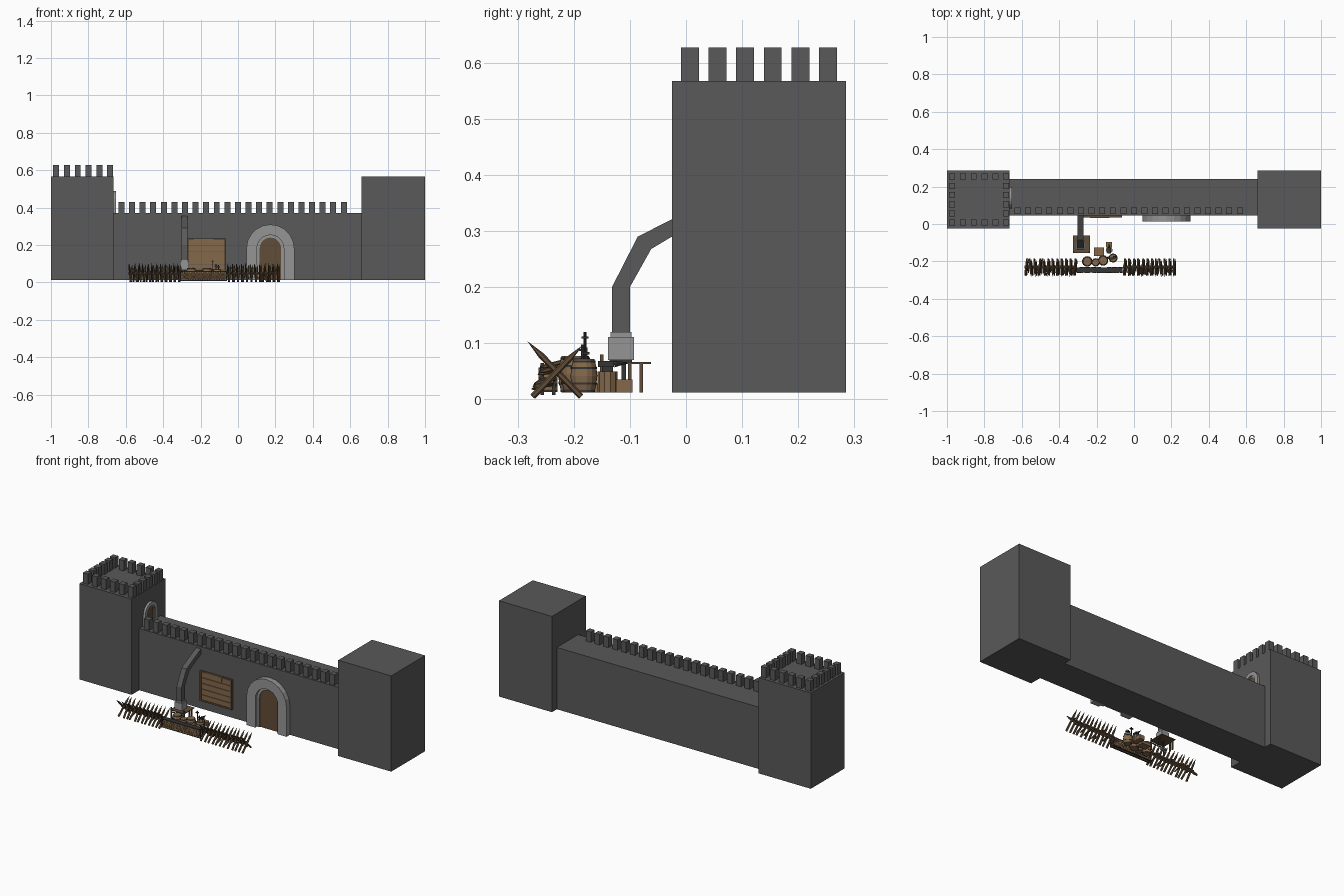
import bpy, bmesh, random
from math import sin, cos, pi
from mathutils import Vector, Matrix

if "Cube" in bpy.data.objects:
    bpy.data.objects.remove(bpy.data.objects["Cube"])

random.seed(4)


def mat(name, r, g, b):
    m = bpy.data.materials.new(name)
    m.diffuse_color = (r, g, b, 1)
    m.use_nodes = True
    m.node_tree.nodes["Principled BSDF"].inputs["Base Color"].default_value = m.diffuse_color
    return m


DARK = mat("dark_stone", .1, .1, .1)
LIGHT = mat("light_stone", .3, .3, .3)
IRON = mat("iron", .035, .035, .035)
WOOD = mat("wood", .23, .14, .07)
BROWN = mat("dark_wood", .12, .075, .04)


class Part:
    """Collects simple solids into one named object."""
    def __init__(self, name, material):
        self.name, self.material, self.bm = name, material, bmesh.new()

    def box(self, x0, x1, y0, y1, z0, z1):
        m = Matrix.Translation(((x0 + x1) / 2, (y0 + y1) / 2, (z0 + z1) / 2))
        m = m @ Matrix.Diagonal((x1 - x0, y1 - y0, z1 - z0, 1))
        bmesh.ops.create_cube(self.bm, size=1, matrix=m)

    def rod(self, p, q, r1, r2=None, n=8):
        p, q = Vector(p), Vector(q)
        d = q - p
        m = Matrix.Translation((p + q) / 2) @ d.to_track_quat('Z', 'Y').to_matrix().to_4x4()
        bmesh.ops.create_cone(self.bm, cap_ends=True, segments=n, radius1=r1,
                              radius2=r1 if r2 is None else r2, depth=d.length, matrix=m)

    def stake(self, p, q, r, tip=.25):
        p, q = Vector(p), Vector(q)
        k = p.lerp(q, 1 - tip)
        self.rod(p, k, r, n=6)
        self.rod(k, q, r, 0, n=6)

    def prism(self, pts, axis, a, b):
        put = (lambda t, u, v: (t, u, v)) if axis == 'x' else (lambda t, u, v: (u, t, v))
        va = [self.bm.verts.new(put(a, *p)) for p in pts]
        vb = [self.bm.verts.new(put(b, *p)) for p in pts]
        self.bm.faces.new(va)
        self.bm.faces.new(vb[::-1])
        for i in range(len(pts)):
            j = (i + 1) % len(pts)
            self.bm.faces.new((va[j], va[i], vb[i], vb[j]))

    def done(self):
        bmesh.ops.recalc_face_normals(self.bm, faces=self.bm.faces[:])
        me = bpy.data.meshes.new(self.name)
        self.bm.to_mesh(me)
        self.bm.free()
        me.materials.append(self.material)
        bpy.context.collection.objects.link(bpy.data.objects.new(self.name, me))


def arch_line(c, r, z0, zs, n=10):
    arc = [(c + r * cos(pi * i / n), zs + r * sin(pi * i / n)) for i in range(n + 1)]
    return [(c + r, z0)] + arc + [(c - r, z0)]


def doorway(name, axis, c, ro, ri, z0, zs, wall, face):
    ring = Part(name + "_surround", LIGHT)
    ring.prism(arch_line(c, ro, z0, zs) + arch_line(c, ri, z0, zs)[::-1], axis, wall, face)
    mid = wall + (face - wall) * .5
    ring.prism(arch_line(c, ri, z0, zs) + arch_line(c, ri * .8, z0, zs)[::-1], axis, wall, mid)
    ring.done()
    door = Part(name + "_door", BROWN)
    door.prism(arch_line(c, ri * .8, z0, zs), axis, wall, wall + (face - wall) * .25)
    door.done()


# Towers and curtain wall
for name, x0, x1 in (("left_tower", -1, -.665), ("right_tower", .66, 1)):
    t = Part(name, DARK)
    t.box(x0, x1, -.025, .285, .012, .567)
    t.done()
w = Part("curtain_wall", DARK)
w.box(-.665, .66, .045, .24, .012, .37)
w.done()

# Battlements
m = Part("wall_merlons", DARK)
for i in range(22):
    x = -.623 + i * .0566
    m.box(x - .016, x + .016, .053, .087, .37, .43)
m.done()
m = Part("tower_merlons", DARK)
for i in range(6):
    for j in range(6):
        if i in (0, 5) or j in (0, 5):
            x, y = -.972 + i * .0576, .007 + j * .0492
            m.box(x - .016, x + .016, y - .016, y + .016, .567, .627)
m.done()

# Main gate and wall-walk door
doorway("gate", 'y', .173, .128, .072, .012, .182, .045, .014)
doorway("tower_doorway", 'x', .14, .058, .036, .37, .432, -.665, -.652)

# Notice board on the wall
b = Part("notice_board_planks", WOOD)
for i in range(5):
    b.box(-.264, -.07, .038, .045, .066 + i * .033, .097 + i * .033)
b.box(-.235, -.13, .033, .039, .206, .234)
b.done()
b = Part("notice_board_frame", BROWN)
for x in (-.27, -.074):
    b.box(x, x + .009, .034, .045, .06, .235)
for z in (.06, .226):
    b.box(-.27, -.065, .035, .045, z, z + .009)
b.done()

# Forge flue, hood and hearth
f = Part("forge_flue", DARK)
f.prism([(-.132, .11), (-.132, .2), (-.086, .29), (-.025, .321), (.046, .357),
         (.046, .326), (-.025, .29), (-.062, .268), (-.1, .2), (-.1, .11)], 'x', -.301, -.27)
f.done()
h = Part("forge_hood", LIGHT)
h.box(-.309, -.262, -.139, -.093, .07, .111)
h.box(-.304, -.267, -.135, -.097, .111, .12)
h.box(-.299, -.272, -.12, -.1, .012, .02)
h.done()
h = Part("forge_post", IRON)
h.box(-.29, -.281, -.115, -.107, .02, .115)
h.box(-.305, -.266, -.136, -.096, .066, .071)
h.done()

# Work table beside the forge
t = Part("forge_table", BROWN)
t.box(-.327, -.236, -.155, -.062, .063, .067)
for x in (-.322, -.241):
    for y in (-.15, -.1, -.08):
        t.box(x - .003, x + .003, y - .003, y + .003, .012, .08 if y < -.14 else .064)
t.box(-.325, -.238, -.152, -.149, .05, .056)
t.done()


# Barrels with iron hoops
def barrel(name, x, y, r, h, n=14):
    z = .012
    body, hoops = Part(name, WOOD), Part(name + "_hoops", IRON)
    prof = [(0, .78), (.25, .93), (.5, 1), (.75, .93), (1, .78)]
    for (a, ra), (c, rc) in zip(prof, prof[1:]):
        body.rod((x, y, z + a * h), (x, y, z + c * h), ra * r, rc * r, n)
    for a, ra in ((.05, .84), (.27, .98), (.73, .98), (.93, .86)):
        hoops.rod((x, y, z + (a - .03) * h), (x, y, z + (a + .03) * h), ra * r, None, n)
    body.done()
    hoops.done()


barrel("barrel_left", -.25, -.2, .028, .065)
barrel("barrel_middle", -.205, -.205, .022, .055)
barrel("barrel_right", -.165, -.195, .028, .065)
barrel("weapon_barrel", -.112, -.182, .024, .06)

# Sword handles standing in the barrel
s = Part("sword_hilts", IRON)
for x, y, z in ((-.118, -.185, .098), (-.104, -.178, .092), (-.135, -.18, .12)):
    s.rod((x, y, .03), (x, y, z), .0025, n=6)
    s.box(x - .008, x + .008, y - .006, y + .006, z - .012, z - .008)
s.done()

# Stump, anvil and crates
c = Part("stump_and_crates", WOOD)
c.rod((-.133, -.14, .012), (-.133, -.14, .05), .018, n=10)
c.box(-.215, -.16, -.17, -.125, .012, .028)
c.box(-.15, -.118, -.125, -.095, .012, .035)
c.done()
a = Part("anvil", IRON)
a.box(-.139, -.127, -.15, -.13, .05, .058)
a.box(-.142, -.124, -.157, -.128, .058, .068)
a.rod((-.133, -.128, .063), (-.133, -.105, .065), .006, .001)
a.done()

# Firewood stack with dark rack
logs = Part("firewood", WOOD)
for row in range(4):
    for i in range(19 - row % 2):
        x = -.298 + i * .0128 + (row % 2) * .0064
        j = random.uniform(-.003, .003)
        logs.rod((x, -.26 + j, .0185 + row * .0108), (x, -.232 + j, .0185 + row * .0108), .0063, n=7)
logs.done()
rack = Part("firewood_rack", IRON)
for x in (-.308, -.062):
    for y in (-.256, -.236):
        rack.box(x - .003, x + .003, y - .003, y + .003, .008, .065)
for y in (-.256, -.236):
    rack.box(-.31, -.06, y - .003, y + .003, .009, .0125)
rack.box(-.308, -.062, -.26, -.232, .056, .06)
rack.done()

# Spiked barricades either side of the stack
for name, x0, x1 in (("left_barricade", -.578, -.318), ("right_barricade", -.052, .212)):
    p = Part(name, BROWN)
    p.rod((x0 - .007, -.23, .05), (x1 + .007, -.23, .05), .007)
    n = 12
    for i in range(n):
        x = x0 + (x1 - x0) * i / (n - 1)
        j = random.uniform(-.006, .006)
        p.stake((x - j, -.187, .005), (x + j, -.283, .104), .0055)
        p.stake((x + .008 + j, -.273, .005), (x + .008 - j, -.185, .096), .0055)
        if i < n - 1:
            k = random.uniform(-.02, .02)
            p.stake((x + .014, -.23 + k * .4, .047 + k), (x + .014, -.268 + k * .4, .037 + k), .004)
    p.done()
